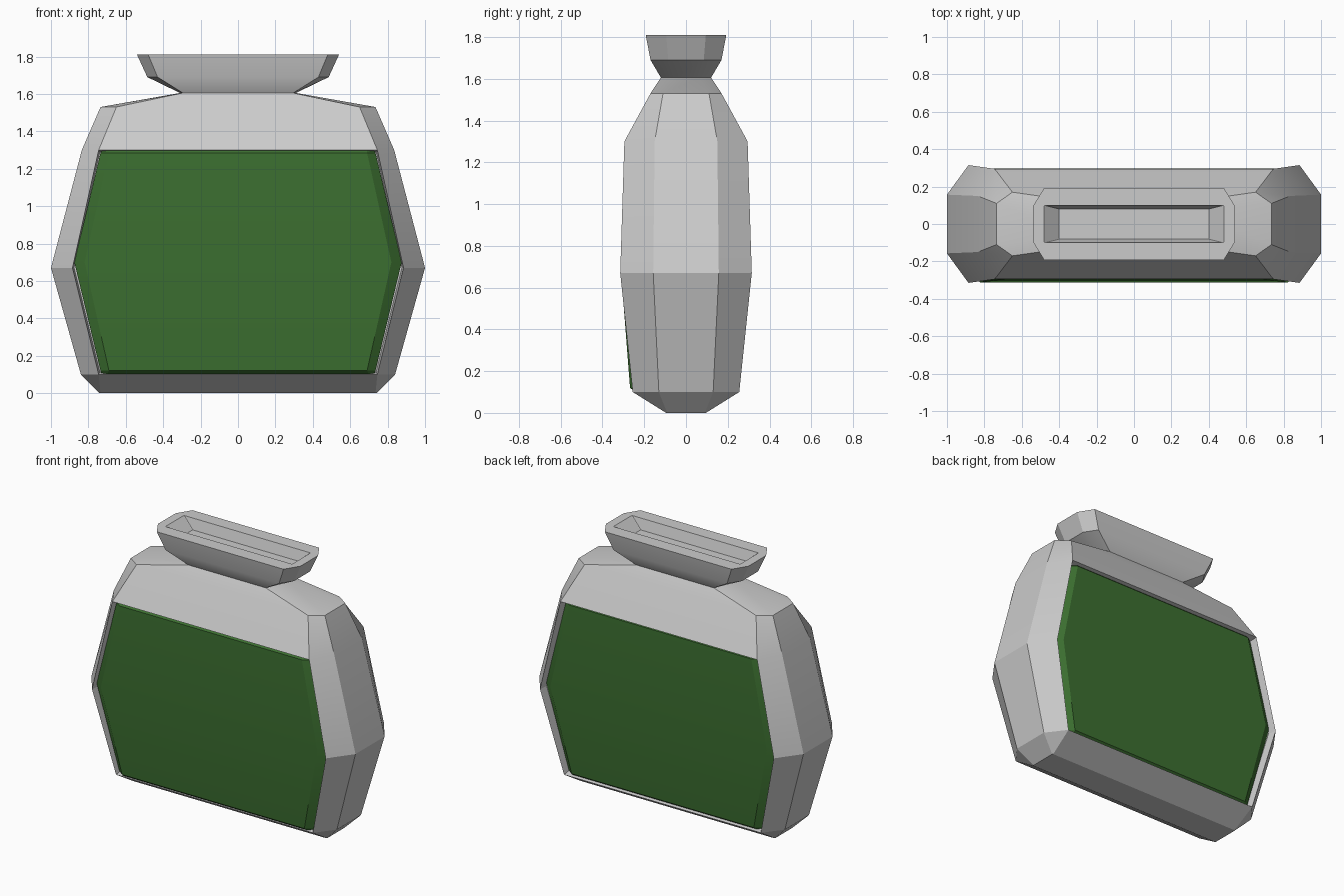
import bpy, bmesh, math

if "Cube" in bpy.data.objects:
    bpy.data.objects.remove(bpy.data.objects["Cube"])


def loft(name, rings):
    """Stack of chamfered rectangles: (z, x outer, x of front face, y outer, y of end face)."""
    bm = bmesh.new()
    loops = []
    for z, xo, xi, yo, yi in rings:
        pts = [(xi, -yo), (xo, -yi), (xo, yi), (xi, yo),
               (-xi, yo), (-xo, yi), (-xo, -yi), (-xi, -yo)]
        loops.append([bm.verts.new((x, y, z)) for x, y in pts])
    for a, b in zip(loops, loops[1:]):
        for i in range(8):
            j = (i + 1) % 8
            bm.faces.new((a[i], a[j], b[j], b[i]))
    bm.faces.new(loops[0][::-1])
    bm.faces.new(loops[-1])
    bm.normal_update()
    return bm


def finish(bm, name):
    me = bpy.data.meshes.new(name)
    bm.to_mesh(me)
    bm.free()
    ob = bpy.data.objects.new(name, me)
    bpy.context.collection.objects.link(ob)
    bpy.ops.object.select_all(action='DESELECT')
    ob.select_set(True)
    bpy.context.view_layer.objects.active = ob
    bpy.ops.object.shade_smooth_by_angle(angle=math.radians(25))
    return ob


# Bottle body with neck, flared rim and shallow mouth
body = loft("bottle", [
    (0.00, 0.74, 0.735, 0.095, 0.09),
    (0.10, 0.84, 0.745, 0.255, 0.13),
    (0.67, 1.00, 0.885, 0.315, 0.157),
    (1.30, 0.835, 0.745, 0.295, 0.15),
    (1.53, 0.735, 0.65, 0.17, 0.11),
    (1.605, 0.31, 0.295, 0.12, 0.06),
    (1.69, 0.485, 0.43, 0.17, 0.085),
    (1.81, 0.54, 0.48, 0.193, 0.095),
    (1.81, 0.48, 0.477, 0.10, 0.097),
    (1.74, 0.40, 0.397, 0.08, 0.077),
])
# Recessed windows in the front and back
for side in (-1, 1):
    window = [f for f in body.faces
              if f.normal.y * side > 0.9 and 0.1 < f.calc_center_median().z < 1.3
              and abs(f.calc_center_median().x) < 0.1]
    bmesh.ops.inset_region(body, faces=window, thickness=0.008, depth=-0.06,
                           use_even_offset=True)
finish(body, "bottle")

# Green filling showing through both windows
fill = loft("filling", [
    (0.10, 0.73, 0.70, 0.235, 0.205),
    (0.12, 0.735, 0.69, 0.26, 0.225),
    (0.70, 0.875, 0.82, 0.305, 0.27),
    (1.285, 0.735, 0.69, 0.287, 0.255),
    (1.297, 0.73, 0.69, 0.275, 0.24),
])
filling = finish(fill, "filling")
filling.location.y = -0.008
green = bpy.data.materials.new("green")
green.diffuse_color = (0.045, 0.16, 0.03, 1)
green.use_nodes = True
green.node_tree.nodes["Principled BSDF"].inputs["Base Color"].default_value = green.diffuse_color
filling.data.materials.append(green)
